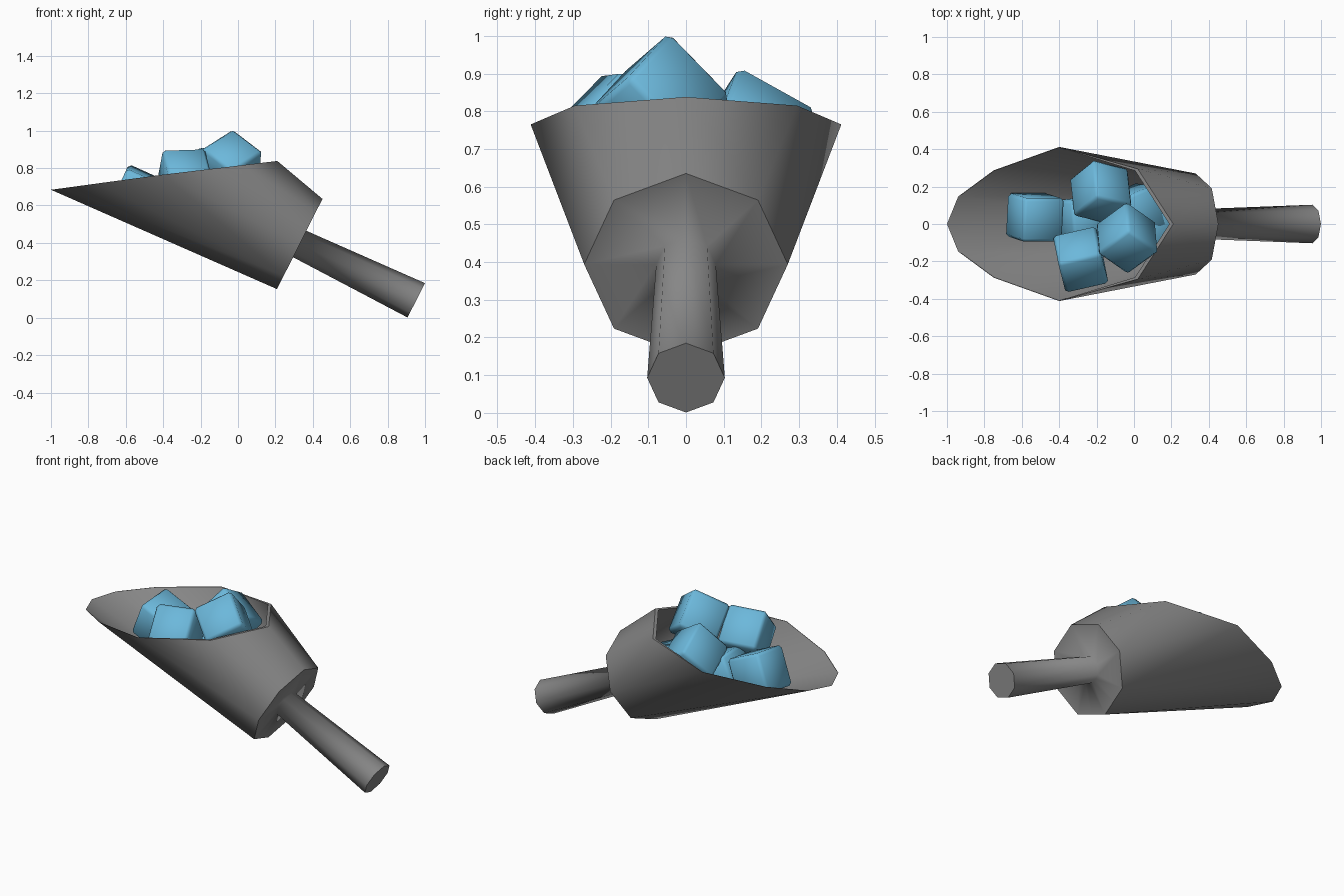
import bpy, bmesh
from math import sin, cos, radians
from mathutils import Vector, Matrix

if "Cube" in bpy.data.objects:
    bpy.data.objects.remove(bpy.data.objects["Cube"])

AXIS = Vector((0.9, 0, -0.436)).normalized()      # scoop axis, towards handle end
UP = Vector((0.45, 0, 0.893)).normalized()        # in the plane of the back face
SIDE = Vector((0, 1, 0))


def material(name, colour):
    mat = bpy.data.materials.new(name)
    mat.diffuse_color = (*colour, 1)
    mat.use_nodes = True
    mat.node_tree.nodes["Principled BSDF"].inputs["Base Color"].default_value = mat.diffuse_color
    return mat


def add_object(name, bm, mat):
    mesh = bpy.data.meshes.new(name)
    bm.to_mesh(mesh)
    bm.free()
    mesh.materials.append(mat)
    bpy.context.collection.objects.link(bpy.data.objects.new(name, mesh))


def mirrored(half):
    """Close a half ring (top to bottom) by mirroring it in y."""
    return half + [Vector((p.x, -p.y, p.z)) for p in half[-2:0:-1]]


def octagon(centre, r):
    """Octagon across the axis, with an extra point beside the bottom corner."""
    half = [Vector(centre) + UP * r * cos(radians(a)) + SIDE * r * sin(radians(a))
            for a in (0, 45, 90, 135, 180)]
    half.insert(4, (half[3] + half[4]) / 2)
    return mirrored(half)


# Slanted mouth of the scoop, its lip thinning to nothing at the front
rim = mirrored([Vector(p) for p in (
    (0.21, 0, 0.838), (0.02, 0.295, 0.815), (-0.4, 0.412, 0.765),
    (-0.75, 0.287, 0.718), (-0.94, 0.147, 0.692), (-1.0, 0, 0.684))])
mouth = Vector((-0.39, 0, 0.763))
inner_rim = [p.lerp(mouth, 0.035 if p.x > -0.3 else 0.006) for p in rim]
back = Vector((0.33, 0, 0.394))

# Rings from the inside floor, over the rim, round the back and along the handle
rings = [octagon(back - AXIS * 0.03, 0.245), inner_rim, rim, octagon(back, 0.27),
         octagon(back, 0.079), octagon((0.953, 0, 0.093), 0.103)]
n = len(rim)


def convex_split(i, j):
    """True when the diagonal rim[j]-back[i] bulges outwards."""
    a, b = rings[2], rings[3]
    normal = (a[j] - b[i]).cross(a[i] - b[j])
    if normal.dot(a[i] + b[j] - 2 * Vector((-0.1, 0, 0.55))) < 0:
        normal = -normal
    return normal.dot(a[j] + b[i] - a[i] - b[j]) > 0


bm = bmesh.new()
vr = [[bm.verts.new(p) for p in ring] for ring in rings]
for k in range(len(vr) - 1):
    a, b = vr[k], vr[k + 1]
    for i in range(n):
        j = (i + 1) % n
        if k not in (0, 2):
            bm.faces.new((a[i], a[j], b[j], b[i]))
        elif convex_split(i, j) == (k == 2):       # same split inside and outside
            bm.faces.new((a[i], a[j], b[i]))
            bm.faces.new((a[j], b[j], b[i]))
        else:
            bm.faces.new((a[i], a[j], b[j]))
            bm.faces.new((a[i], b[j], b[i]))
bm.faces.new(vr[0])
bm.faces.new(vr[-1][::-1])
bmesh.ops.recalc_face_normals(bm, faces=bm.faces[:])
for f in bm.faces:
    f.smooth = True
for k in (0, 1, 2, 3, 5):                          # crisp edges at these rings
    for i in range(n):
        bm.edges.get((vr[k][i], vr[k][(i + 1) % n])).smooth = False
add_object("scoop", bm, material("dark_grey", (0.24, 0.24, 0.24)))

# Ice cubes: centre and two edge directions
ice = material("ice_blue", (0.15, 0.48, 0.71))


def ice_cube(name, centre, x_dir, y_dir, size=0.235):
    x = Vector(x_dir).normalized()
    y = Vector(y_dir)
    y = (y - x * y.dot(x)).normalized()
    rot = Matrix((x, y, x.cross(y))).transposed().to_4x4()
    bm = bmesh.new()
    bmesh.ops.create_cube(bm, size=size)
    bmesh.ops.bevel(bm, geom=bm.edges[:], offset=0.017, segments=1,
                    profile=0.5, affect='EDGES')
    bm.transform(Matrix.Translation(centre) @ rot)
    for f in bm.faces:
        f.smooth = True
    add_object(name, bm, ice)


ice_cube("ice_cube_front", (-0.53, 0.035, 0.655), (0.91, 0, -0.41), (0.05, 1, 0.12))
ice_cube("ice_cube_near", (-0.285, -0.19, 0.742), (0.97, 0.22, 0.03), (-0.14, 0.7, 0.7))
ice_cube("ice_cube_top", (-0.037, -0.075, 0.815), (-0.15, -0.11, -0.095), (0.155, -0.09, -0.10))
ice_cube("ice_cube_far", (-0.177, 0.17, 0.724), (-0.02, 0.18, -0.10), (0.17, -0.04, -0.11))
ice_cube("ice_cube_middle", (-0.27, 0.02, 0.575), (0.9, 0.1, -0.42), (-0.1, 1, 0.05))
ice_cube("ice_cube_back", (0.0, 0.065, 0.57), (0.85, 0.35, -0.35), (-0.3, 0.9, 0.2))
ice_cube("ice_cube_deep", (0.1, 0.0, 0.52), (0.9, 0.0, -0.42), (0.0, 1, 0.0))
